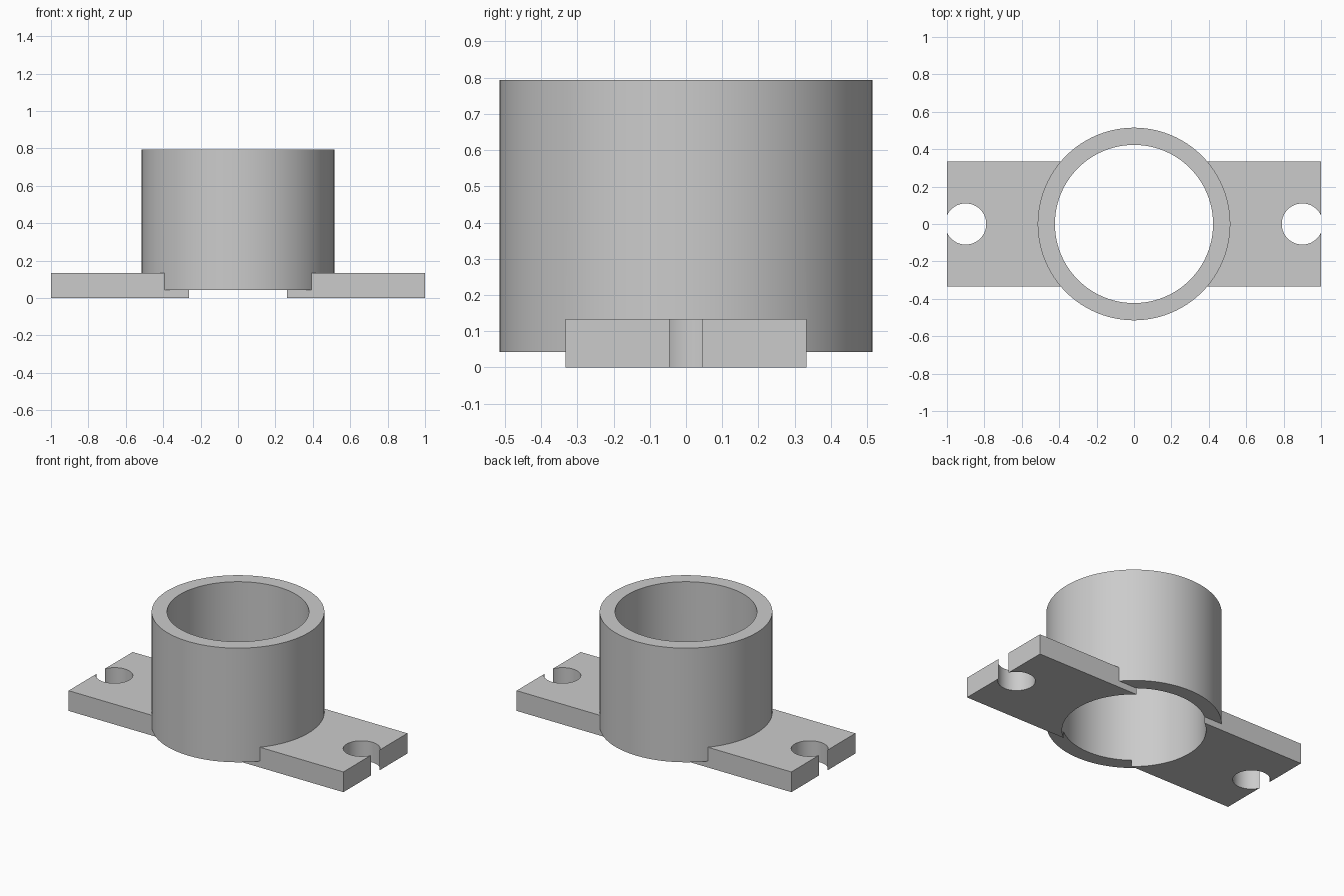
import bpy
import math

OUTER_R, BORE_R = 0.515, 0.423
HOLE_R, HOLE_X = 0.11, 0.9
PLATE_H, PLATE_W = 0.133, 0.666
TUBE_BOTTOM, TUBE_TOP = 0.042, 0.793

cube = bpy.data.objects.get("Cube")
if cube:
    bpy.data.objects.remove(cube, do_unlink=True)

grey = bpy.data.materials.new("plain grey")
grey.use_nodes = True
colour = (0.6, 0.6, 0.6, 1)
grey.diffuse_color = colour
grey.node_tree.nodes["Principled BSDF"].inputs["Base Color"].default_value = colour


def cylinder(name, radius, bottom, top, x=0.0, sides=96):
    bpy.ops.mesh.primitive_cylinder_add(
        vertices=sides, radius=radius, depth=top - bottom,
        location=(x, 0, (bottom + top) / 2))
    obj = bpy.context.object
    obj.name = name
    obj.data.materials.append(grey)
    return obj


def combine(target, tool, operation):
    """Apply a boolean to target and discard the tool."""
    mod = target.modifiers.new(operation, "BOOLEAN")
    mod.operation = operation
    mod.solver = "EXACT"
    mod.object = tool
    bpy.context.view_layer.objects.active = target
    bpy.ops.object.modifier_apply(modifier=mod.name)
    bpy.data.objects.remove(tool, do_unlink=True)


# Flat mounting plate
bpy.ops.mesh.primitive_cube_add(size=1, location=(0, 0, PLATE_H / 2))
bracket = bpy.context.object
bracket.name = "flanged_sleeve"
bracket.scale = (2, PLATE_W, PLATE_H)
bpy.ops.object.transform_apply(location=False, rotation=False, scale=True)
bracket.data.materials.append(grey)

# Sleeve standing through the plate, slightly above its underside
combine(bracket, cylinder("sleeve", OUTER_R, TUBE_BOTTOM, TUBE_TOP), "UNION")

# Through bore
combine(bracket, cylinder("bore", BORE_R, -0.1, 1), "DIFFERENCE")

# Open screw notches at both ends
for side in (-1, 1):
    combine(bracket, cylinder("screw_notch", HOLE_R, -0.1, 0.3, side * HOLE_X, 64), "DIFFERENCE")

# Smooth round walls, crisp edges
bpy.ops.object.select_all(action="DESELECT")
bracket.select_set(True)
bpy.context.view_layer.objects.active = bracket
bpy.ops.object.shade_smooth_by_angle(angle=math.radians(30))
